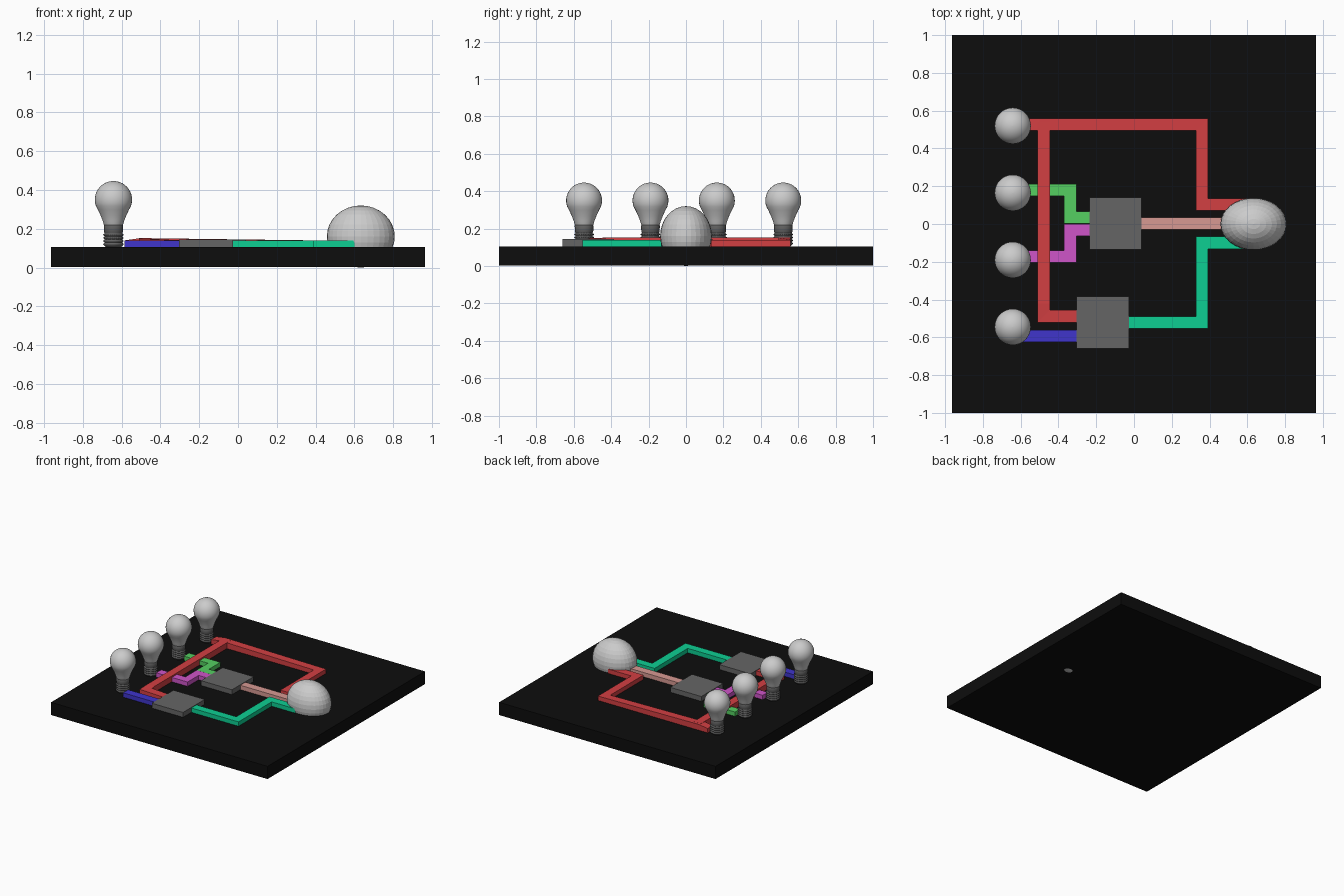
import bpy, bmesh, math
from mathutils import Vector

if "Cube" in bpy.data.objects:
    bpy.data.objects.remove(bpy.data.objects["Cube"])

BOARD_TOP = 0.105


def material(name, rgb):
    m = bpy.data.materials.new(name)
    m.diffuse_color = (*rgb, 1)
    m.use_nodes = True
    m.node_tree.nodes["Principled BSDF"].inputs["Base Color"].default_value = m.diffuse_color
    return m


def finish(name, bm, mat=None, smooth=False):
    bmesh.ops.recalc_face_normals(bm, faces=bm.faces[:])
    me = bpy.data.meshes.new(name)
    bm.to_mesh(me)
    bm.free()
    ob = bpy.data.objects.new(name, me)
    bpy.context.collection.objects.link(ob)
    if mat:
        me.materials.append(mat)
    for p in me.polygons:
        p.use_smooth = smooth
    return ob


def box(name, x0, x1, y0, y1, z0, z1, mat):
    bm = bmesh.new()
    bmesh.ops.create_cube(bm, size=1)
    for v in bm.verts:
        v.co = ((x0 + x1) / 2 + v.co.x * (x1 - x0),
                (y0 + y1) / 2 + v.co.y * (y1 - y0),
                (z0 + z1) / 2 + v.co.z * (z1 - z0))
    return finish(name, bm, mat)


def wire(name, pts, mat, width=0.065):
    """Flat mitred strip through (x, y, top height) points."""
    bm = bmesh.new()
    p = [Vector(q) for q in pts]
    dirs = [(b - a).xy.normalized() for a, b in zip(p, p[1:])]
    rings = []
    for i, q in enumerate(p):
        a, b = dirs[max(i - 1, 0)], dirs[min(i, len(dirs) - 1)]
        na, nb = Vector((-a.y, a.x)), Vector((-b.y, b.x))
        off = (na + nb) / (1 + na.dot(nb)) * width / 2
        l, r = q.xy + off, q.xy - off
        rings.append([bm.verts.new(c) for c in (
            (l.x, l.y, BOARD_TOP - 0.005), (r.x, r.y, BOARD_TOP - 0.005),
            (r.x, r.y, q.z), (l.x, l.y, q.z))])
    for a, b in zip(rings, rings[1:]):
        for i in range(4):
            j = (i + 1) % 4
            bm.faces.new((a[i], a[j], b[j], b[i]))
    bm.faces.new(rings[0])
    bm.faces.new(rings[-1])
    return finish(name, bm, mat)


def lathe(name, profile, x, y, mat=None, seg=32):
    bm = bmesh.new()
    rings = [[bm.verts.new((x + r * math.cos(2 * math.pi * i / seg),
                            y + r * math.sin(2 * math.pi * i / seg), z))
              for i in range(seg)] for r, z in profile]
    for a, b in zip(rings, rings[1:]):
        for i in range(seg):
            j = (i + 1) % seg
            bm.faces.new((a[i], a[j], b[j], b[i]))
    bm.faces.new(rings[0])
    bm.faces.new(rings[-1])
    return finish(name, bm, mat, smooth=True)


black = material("black", (0.004, 0.004, 0.004))
grey = material("chip_grey", (0.13, 0.13, 0.13))
metal = material("screw_grey", (0.12, 0.12, 0.12))
red = material("red", (0.65, 0.05, 0.055))
green = material("green", (0.09, 0.62, 0.12))
magenta = material("magenta", (0.62, 0.09, 0.58))
blue = material("blue", (0.05, 0.035, 0.6))
teal = material("teal", (0.004, 0.62, 0.29))
pink = material("pink", (0.68, 0.32, 0.29))

# Board and the two square blocks
box("board", -0.963, 0.963, -1, 1, 0.003, BOARD_TOP, black)
box("upper_block", -0.235, 0.041, -0.135, 0.141, 0.1, 0.144, grey)
box("lower_block", -0.305, -0.027, -0.66, -0.385, 0.1, 0.144, grey)

# Coloured wires
H, T = 0.14, 0.152
wire("red_main_wire", [(-0.585, 0.527, H), (-0.5, 0.527, T), (-0.445, 0.527, T - 0.001),
                       (0.36, 0.527, H), (0.36, 0.103, H), (0.6, 0.103, H)], red)
wire("red_branch_wire", [(-0.478, 0.54, T), (-0.478, -0.42, T),
                         (-0.478, -0.488, 0.148), (-0.29, -0.488, H)], red)
wire("green_wire", [(-0.585, 0.18, H), (-0.338, 0.18, H),
                    (-0.338, 0.0345, H), (-0.22, 0.0345, H)], green)
wire("magenta_wire", [(-0.585, -0.172, H), (-0.338, -0.172, H),
                      (-0.338, -0.0315, H), (-0.22, -0.0315, H)], magenta)
wire("blue_wire", [(-0.585, -0.593, H), (-0.29, -0.593, H)], blue)
wire("teal_wire", [(-0.04, -0.522, H), (0.36, -0.522, H),
                   (0.36, -0.1, H), (0.6, -0.1, H)], teal)
wire("pink_wire", [(0.03, 0.003, H), (0.55, 0.003, H)], pink)

# Bulbs: threaded screw base and pear-shaped glass
screw = [(0.036, 0.103), (0.044, 0.11)]
for k in range(4):
    z = 0.118 + k * 0.016
    screw += [(0.052, z), (0.053, z + 0.004), (0.046, z + 0.009), (0.046, z + 0.012)]
screw += [(0.049, 0.184), (0.05, 0.215), (0.047, 0.22)]
R, C = 0.096, 0.35
glass = [(0.045, 0.212), (0.05, 0.222), (0.055, 0.24), (0.066, 0.268), (0.08, 0.298)]
for k in range(13):
    a = math.radians(-20 + k * 109 / 12)
    glass.append((R * math.cos(a), C + R * math.sin(a)))
for n, y in enumerate((0.52, 0.165, -0.19, -0.545), 1):
    lathe(f"bulb_{n}_screw_base", screw, -0.642, y, metal)
    lathe(f"bulb_{n}_glass", glass, -0.642, y)

# Egg-shaped dome, sunk through the board
bm = bmesh.new()
bmesh.ops.create_uvsphere(bm, u_segments=32, v_segments=16, radius=1)
for v in bm.verts:
    v.co = (0.633 + v.co.x * 0.175, v.co.y * 0.138, 0.16 + v.co.z * 0.16)
finish("dome", bm)
